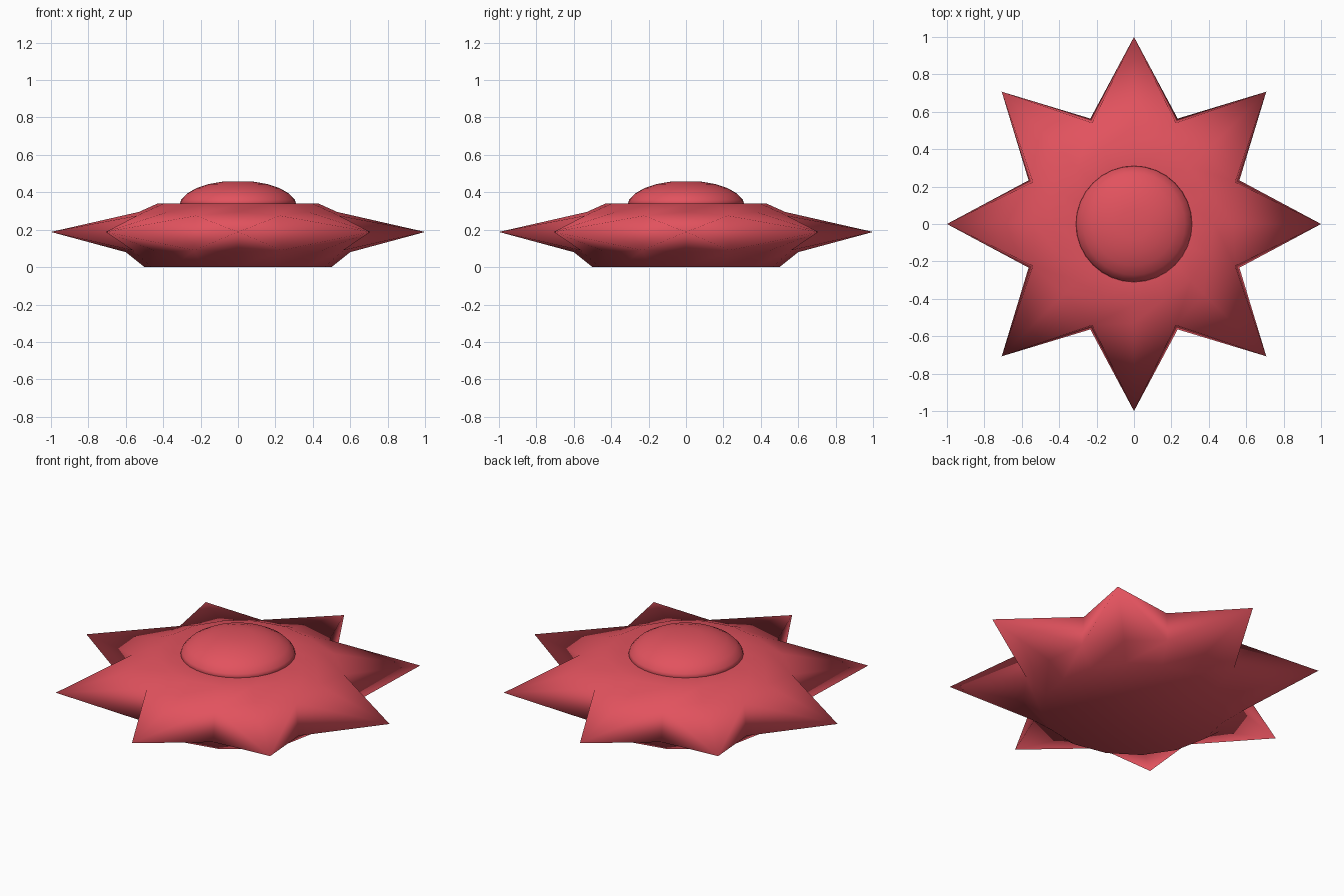
import bpy, bmesh
from math import sin, cos, pi, radians

if "Cube" in bpy.data.objects:
    bpy.data.objects.remove(bpy.data.objects["Cube"])

red = bpy.data.materials.new("coral_red")
red.use_nodes = True
red.diffuse_color = (0.76, 0.085, 0.112, 1)
red.node_tree.nodes["Principled BSDF"].inputs["Base Color"].default_value = red.diffuse_color


def ring(bm, count, radius, z, odd_radius=None, odd_z=None):
    """Ring of vertices; odd ones may sit at their own radius and height."""
    verts = []
    for i in range(count):
        a = 2 * pi * i / count
        odd = i % 2 and odd_radius is not None
        r, h = (odd_radius, odd_z) if odd else (radius, z)
        verts.append(bm.verts.new((r * cos(a), r * sin(a), h)))
    return verts


def bridge(bm, low, high):
    n = len(low)
    for i in range(n):
        j = (i + 1) % n
        bm.faces.new((low[i], low[j], high[j], high[i]))


def finish(bm, name):
    bmesh.ops.recalc_face_normals(bm, faces=bm.faces)
    for f in bm.faces:
        f.smooth = True
    mesh = bpy.data.meshes.new(name)
    bm.to_mesh(mesh)
    bm.free()
    mesh.materials.append(red)
    obj = bpy.data.objects.new(name, mesh)
    bpy.context.collection.objects.link(obj)
    return obj


# Body: flat base, flared hull, shoulder and flat top, with spikes all round
SIDES = 16
bm = bmesh.new()
base = ring(bm, SIDES, 0.50, 0.0)
lower = ring(bm, SIDES, 0.60, 0.08, 0.61, 0.09)
upper = ring(bm, SIDES, 0.53, 0.295, 0.585, 0.275)
shoulder = ring(bm, SIDES, 0.43, 0.34)
top = ring(bm, SIDES, 0.30, 0.34)
bridge(bm, base, lower)
bridge(bm, upper, shoulder)
bridge(bm, shoulder, top)
bm.faces.new(base)
bm.faces.new(top)

# Spikes: each spans two hull sides and meets in one point
for i in range(0, SIDES, 2):
    a = 2 * pi * i / SIDES
    tip = bm.verts.new((cos(a), sin(a), 0.188))
    p, n = (i - 1) % SIDES, (i + 1) % SIDES
    outline = [lower[p], lower[i], lower[n], upper[n], upper[i], upper[p]]
    for k in range(6):
        bm.faces.new((outline[k], outline[(k + 1) % 6], tip))
finish(bm, "spiked_body")

# Dome: flattened half ball sunk slightly into the top
bm = bmesh.new()
previous = None
for t in (0, 15, 30, 45, 60, 75):
    current = ring(bm, 32, 0.315 * cos(radians(t)), 0.325 + 0.137 * sin(radians(t)))
    if previous:
        bridge(bm, previous, current)
    else:
        bm.faces.new(current)
    previous = current
bm.faces.new(previous)
finish(bm, "dome")
